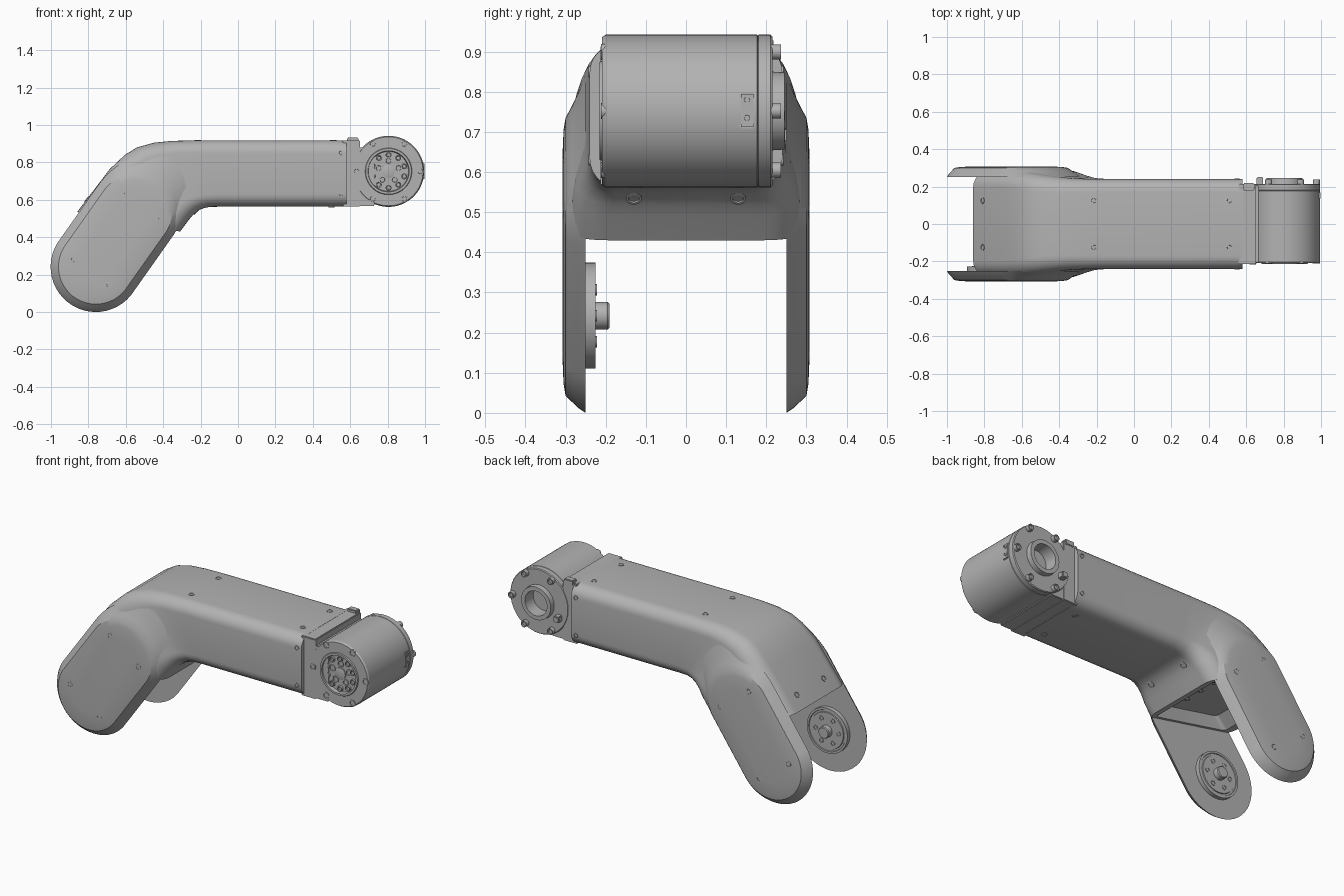
import bpy, bmesh, math
from mathutils import Vector

cube = bpy.data.objects.get("Cube")
if cube:
    bpy.data.objects.remove(cube)

grey = bpy.data.materials.new("plain grey")
grey.use_nodes = True
grey.diffuse_color = (0.45, 0.45, 0.45, 1)
grey.node_tree.nodes["Principled BSDF"].inputs["Base Color"].default_value = (0.45, 0.45, 0.45, 1)


def finish(name, bm):
    bmesh.ops.recalc_face_normals(bm, faces=bm.faces)
    mesh = bpy.data.meshes.new(name)
    bm.to_mesh(mesh)
    bm.free()
    mesh.materials.append(grey)
    ob = bpy.data.objects.new(name, mesh)
    bpy.context.collection.objects.link(ob)
    bpy.ops.object.select_all(action='DESELECT')
    ob.select_set(True)
    bpy.context.view_layer.objects.active = ob
    bpy.ops.object.shade_smooth_by_angle(angle=math.radians(28))
    return ob


def loft(name, rings):
    """Skin a list of equal closed rings and cap both ends."""
    bm = bmesh.new()
    vs = [[bm.verts.new(p) for p in ring] for ring in rings]
    n = len(vs[0])
    for a, b in zip(vs, vs[1:]):
        for i in range(n):
            j = (i + 1) % n
            bm.faces.new((a[i], a[j], b[j], b[i]))
    bm.faces.new(vs[0])
    bm.faces.new(vs[-1])
    return finish(name, bm)


def lathe(name, profile, loc, axis, seg=24):
    """Turn (radius, height) pairs about an axis through loc."""
    q = Vector((0, 0, 1)).rotation_difference(Vector(axis))
    rings = []
    for r, h in profile:
        rings.append([Vector(loc) + q @ Vector((r * math.cos(a), r * math.sin(a), h))
                      for a in (math.tau * i / seg for i in range(seg))])
    return loft(name, rings)


def box(name, lo, hi, bevel=0.004):
    bm = bmesh.new()
    bmesh.ops.create_cube(bm, size=1)
    for v in bm.verts:
        v.co = [a + (b - a) * (c + 0.5) for a, b, c in zip(lo, hi, v.co)]
    bmesh.ops.bevel(bm, geom=bm.edges[:], offset=bevel, segments=2, affect='EDGES')
    return finish(name, bm)


def screw(name, loc, axis, r=0.017, up=0.003):
    lathe(name, [(r, -0.012), (r, up), (r * 0.7, up), (r * 0.6, up - 0.007)], loc, axis, 16)


def section(upper, lower, w, r):
    """Rounded rectangle spanning the lower to the upper point, 2w wide in y."""
    u, l = Vector((upper[0], 0, upper[1])), Vector((lower[0], 0, lower[1]))
    mid, d, h = (u + l) / 2, (u - l).normalized(), (u - l).length / 2
    pts = []
    for k, (sy, sd) in enumerate(((1, 1), (-1, 1), (-1, -1), (1, -1))):
        for i in range(8):
            a = math.pi / 2 * (k + i / 7)
            pts.append(mid + Vector((0, sy * (w - r) + r * math.cos(a), 0))
                       + d * (sd * (h - r) + r * math.sin(a)))
    return pts


# Bent arm shell, starting inside the pocket at its lower end
stations = [
    ((-0.74, 0.58), (-0.32, 0.50), 0.22, 0.02),
    ((-0.81, 0.525), (-0.345, 0.437), 0.235, 0.02),
    ((-0.86, 0.535), (-0.31, 0.43), 0.285, 0.09),
    ((-0.685, 0.765), (-0.265, 0.49), 0.285, 0.09),
    ((-0.605, 0.84), (-0.24, 0.52), 0.275, 0.09),
    ((-0.54, 0.88), (-0.21, 0.545), 0.262, 0.085),
    ((-0.45, 0.905), (-0.18, 0.556), 0.25, 0.08),
    ((-0.35, 0.915), (-0.15, 0.562), 0.243, 0.075),
    ((-0.2, 0.918), (-0.1, 0.563), 0.24, 0.07),
    ((0.58, 0.918), (0.58, 0.563), 0.24, 0.07),
]
loft("arm_shell", [section(*s) for s in stations])

# Side cheeks with domed covers
c0, c1 = Vector((-0.76, 0, 0.242)), Vector((-0.553, 0, 0.535))
along = (c1 - c0).normalized()
across = Vector((along.z, 0, -along.x))


def capsule(y, r, e):
    pts = []
    for i in range(48):
        a = math.tau * (i + 0.5) / 48
        c, k = (c1, e) if math.sin(a) > 0 else (c0, r)
        pts.append(c + across * r * math.cos(a) + along * k * math.sin(a) + Vector((0, y, 0)))
    return pts


layers = [(0.25, 0.242, 0.34), (0.268, 0.23, 0.28), (0.285, 0.214, 0.235),
          (0.3, 0.2, 0.2), (0.305, 0.17, 0.17), (0.308, 0.1, 0.1)]
for s, side in ((-1, "front"), (1, "back")):
    loft(side + "_cheek", [capsule(s * y, r, e) for y, r, e in layers])
    for x, z in ((-0.62, 0.635), (-0.435, 0.5), (-0.88, 0.28), (-0.69, 0.145)):
        screw(side + "_cover_screw", (x, s * 0.305, z), (0, s, 0))
    for z in (0.63, 0.85):
        screw(side + "_arm_screw", (0.55, s * 0.24, z), (0, s, 0), 0.014)
    # Screws along the top and underside
    for x in (-0.215, 0.51):
        screw("top_screw", (x, s * 0.125, 0.917), (0, 0, 1))
    screw("slope_screw", (-0.81, s * 0.125, 0.602), (-0.8, 0, 0.6))
    screw("underside_screw", (0.5, s * 0.125, 0.563), (0, 0, -1))
    screw("bend_screw", (-0.222, s * 0.13, 0.535), (0.7, 0, -0.7), 0.02)

# Bearing disc, hub and bolts inside the front cheek
lathe("bearing_disc", [(0.132, -0.01), (0.132, 0.024), (0.12, 0.024), (0.118, 0.02),
                       (0.108, 0.02), (0.106, 0.025), (0.034, 0.025), (0.034, 0.055),
                       (0.03, 0.06)], c0 + Vector((0, -0.25, 0)), (0, 1, 0), 48)
for i in range(6):
    a = math.tau * i / 6
    screw("bearing_bolt", c0 + Vector((0.075 * math.cos(a), -0.225, 0.075 * math.sin(a))),
          (0, 1, 0), 0.014)

# Bracket strips inside the arm pocket
for y in (-0.11, 0.0, 0.11):
    screw("pocket_screw", (-0.45, y, 0.523), (-0.19, 0, -0.98), 0.014)

# Yoke block joining the arm to the end drum
box("yoke_block", (0.56, -0.213, 0.565), (0.653, 0.213, 0.917))
box("yoke_neck", (0.64, -0.207, 0.568), (0.73, 0.207, 0.88))
box("yoke_tab", (0.583, 0.18, 0.9), (0.643, 0.218, 0.932))
screw("yoke_screw", (0.635, -0.213, 0.752), (0, -1, 0), 0.018)

# End drum with recessed front flange and hollow rear hub
hub = Vector((0.805, 0, 0.752))
lathe("end_drum", [(0.106, -0.195), (0.11, -0.215), (0.122, -0.215), (0.125, -0.209),
                   (0.184, -0.209), (0.19, -0.2), (0.19, 0.177), (0.187, 0.179),
                   (0.19, 0.181), (0.19, 0.21), (0.186, 0.215), (0.098, 0.215),
                   (0.096, 0.245), (0.072, 0.245), (0.07, 0.17)], hub, (0, 1, 0), 72)
for i in range(6):
    a = math.tau * i / 6
    p = hub + Vector((0.17 * math.cos(a), 0, 0.17 * math.sin(a)))
    screw("front_drum_bolt", p + Vector((0, -0.209, 0)), (0, -1, 0), 0.02)
    if i != 3:
        screw("rear_drum_bolt", p + Vector((0, 0.215, 0)), (0, 1, 0), 0.019, 0.022)

# Flange plate with a circle of bolts and a raised centre
lathe("flange_centre", [(0.034, -0.01), (0.034, 0.006), (0.028, 0.008)],
      hub + Vector((0, -0.195, 0)), (0, -1, 0))
for i in range(10):
    a = math.tau * (i + 0.5) / 10
    p = hub + Vector((0.088 * math.cos(a), -0.195, 0.088 * math.sin(a)))
    screw("flange_bolt", p, (0, -1, 0), 0.016, 0.012)
for i in range(5):
    a = math.tau * (i + 0.25) / 5
    p = hub + Vector((0.056 * math.cos(a), -0.195, 0.056 * math.sin(a)))
    screw("flange_pocket", p, (0, -1, 0), 0.02, 0.005)

# Connector on the drum rim and latch on its rear face
box("connector", (0.97, 0.133, 0.708), (0.996, 0.172, 0.798))
for z in (0.735, 0.78):
    screw("connector_pin", (0.996, 0.152, z), (1, 0, 0), 0.01, 0.002)
box("rear_latch", (0.655, 0.2, 0.675), (0.69, 0.25, 0.71))
